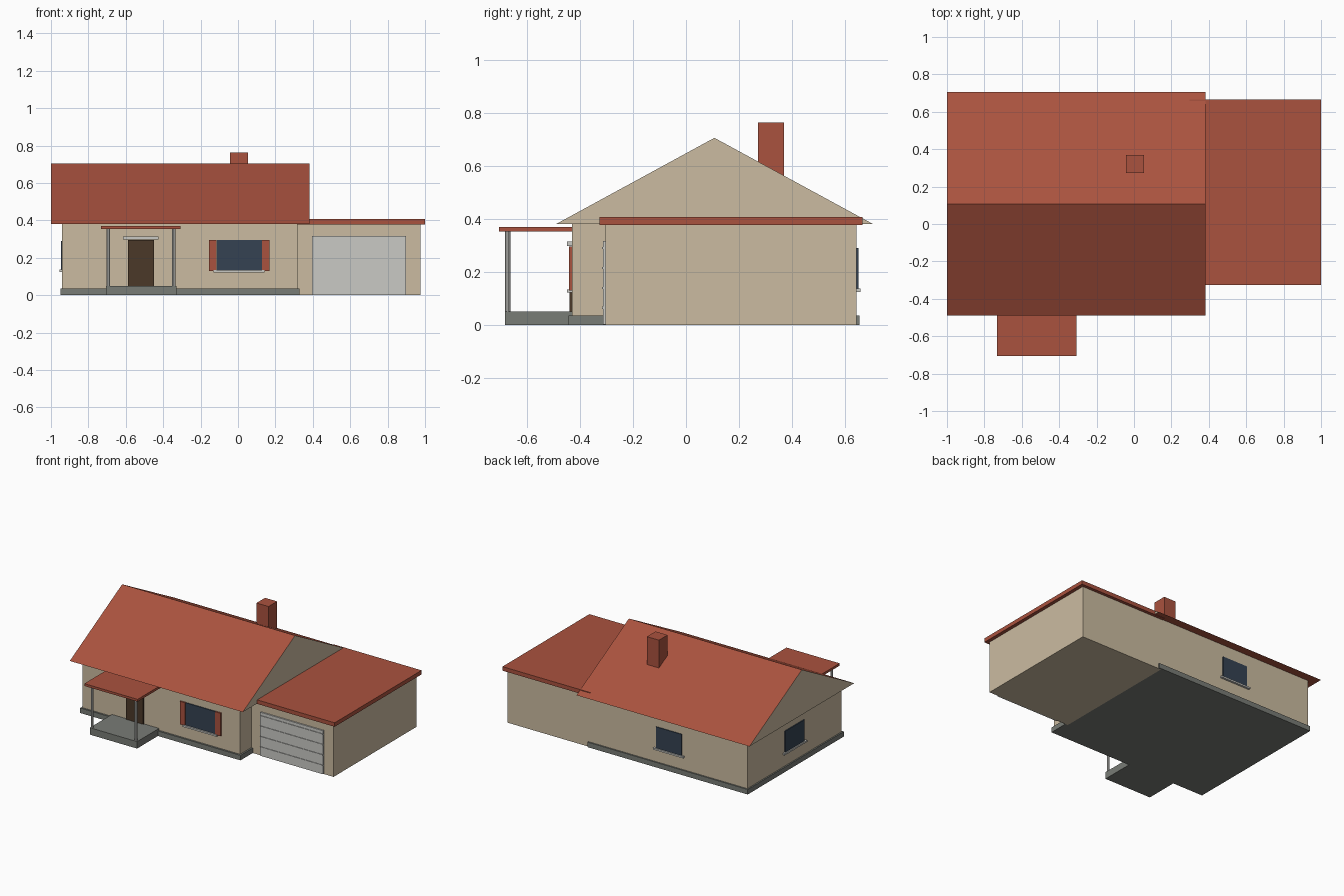
import bpy, bmesh
from mathutils import Vector

if "Cube" in bpy.data.objects:
    bpy.data.objects.remove(bpy.data.objects["Cube"])


def material(name, rgb):
    m = bpy.data.materials.new(name)
    m.diffuse_color = (*rgb, 1)
    m.use_nodes = True
    m.node_tree.nodes["Principled BSDF"].inputs["Base Color"].default_value = m.diffuse_color
    return m


WALL = material("beige_wall", (0.60, 0.50, 0.355))
RED = material("roof_red", (0.40, 0.085, 0.049))
STONE = material("grey_stone", (0.19, 0.20, 0.18))
TRIM = material("pale_trim", (0.59, 0.59, 0.56))
GLASS = material("dark_glass", (0.035, 0.055, 0.085))
WOOD = material("dark_wood", (0.070, 0.040, 0.022))


def finish(name, bm, *mats):
    bmesh.ops.recalc_face_normals(bm, faces=bm.faces)
    me = bpy.data.meshes.new(name)
    bm.to_mesh(me)
    bm.free()
    for m in mats:
        me.materials.append(m)
    ob = bpy.data.objects.new(name, me)
    bpy.context.collection.objects.link(ob)
    return ob


def box(name, mat, x, y, z):
    """Box from (min, max) ranges on each axis."""
    bm = bmesh.new()
    bmesh.ops.create_cube(bm, size=1)
    for v in bm.verts:
        v.co = Vector([r[0] if c < 0 else r[1] for c, r in zip(v.co, (x, y, z))])
    return finish(name, bm, mat)


# Walls and base
box("house_walls", WALL, (-0.94, 0.318), (-0.43, 0.643), (0.002, 0.382))
box("garage_walls", WALL, (0.31, 0.975), (-0.303, 0.643), (0, 0.382))
box("plinth", STONE, (-0.95, 0.33), (-0.443, 0.653), (0, 0.036))

# Main gable roof: prism with beige gable ends
bm = bmesh.new()
tri = [(-0.49, 0.38), (0.705, 0.38), (0.107, 0.705)]
end = bm.faces.new([bm.verts.new((-1.0, y, z)) for y, z in tri])
ext = bmesh.ops.extrude_face_region(bm, geom=[end], use_keep_orig=True)
for v in ext["geom"]:
    if isinstance(v, bmesh.types.BMVert):
        v.co.x = 0.381
bm.normal_update()
for f in bm.faces:
    f.material_index = 1 if abs(f.normal.x) > 0.9 else 0
finish("main_roof", bm, RED, WALL)

# Flat roofs and chimney
box("garage_roof", RED, (0.298, 1.0), (-0.326, 0.665), (0.377, 0.406))
box("porch_roof", RED, (-0.733, -0.308), (-0.705, -0.425), (0.353, 0.37))
box("chimney", RED, (-0.043, 0.053), (0.272, 0.37), (0.5, 0.763))

# Porch slab and posts
box("porch_slab", STONE, (-0.706, -0.329), (-0.681, -0.43), (0, 0.05))
for side, x in (("left", -0.694), ("right", -0.344)):
    bm = bmesh.new()
    bmesh.ops.create_cone(bm, cap_ends=True, segments=10, radius1=0.01,
                          radius2=0.01, depth=0.305)
    bmesh.ops.translate(bm, verts=bm.verts, vec=(x, -0.671, 0.2015))
    finish("porch_post_" + side, bm, TRIM)

# Front door
box("front_door", WOOD, (-0.588, -0.45), (-0.439, -0.425), (0.05, 0.296))
box("door_lintel", TRIM, (-0.614, -0.424), (-0.449, -0.425), (0.297, 0.314))

# Front window with shutters
box("front_window", GLASS, (-0.113, 0.127), (-0.437, -0.428), (0.133, 0.295))
box("front_sill", TRIM, (-0.13, 0.142), (-0.448, -0.428), (0.122, 0.134))
for side, x in (("left", -0.156), ("right", 0.127)):
    box("shutter_" + side, RED, (x, x + 0.042), (-0.441, -0.428), (0.13, 0.296))

# Back and left windows
box("back_window", GLASS, (-0.418, -0.215), (0.64, 0.649), (0.135, 0.29))
box("back_sill", TRIM, (-0.437, -0.196), (0.64, 0.658), (0.125, 0.137))
box("left_window", GLASS, (-0.947, -0.938), (0.0, 0.218), (0.135, 0.29))
box("left_sill", TRIM, (-0.955, -0.938), (-0.02, 0.238), (0.125, 0.137))

# Garage door with raised slats
box("garage_door", TRIM, (0.396, 0.897), (-0.313, -0.3), (0.002, 0.316))
for i in range(4):
    z = 0.065 + 0.075 * i
    box(f"garage_slat_{i + 1}", TRIM, (0.396, 0.897), (-0.317, -0.3),
        (z - 0.004, z + 0.004))
